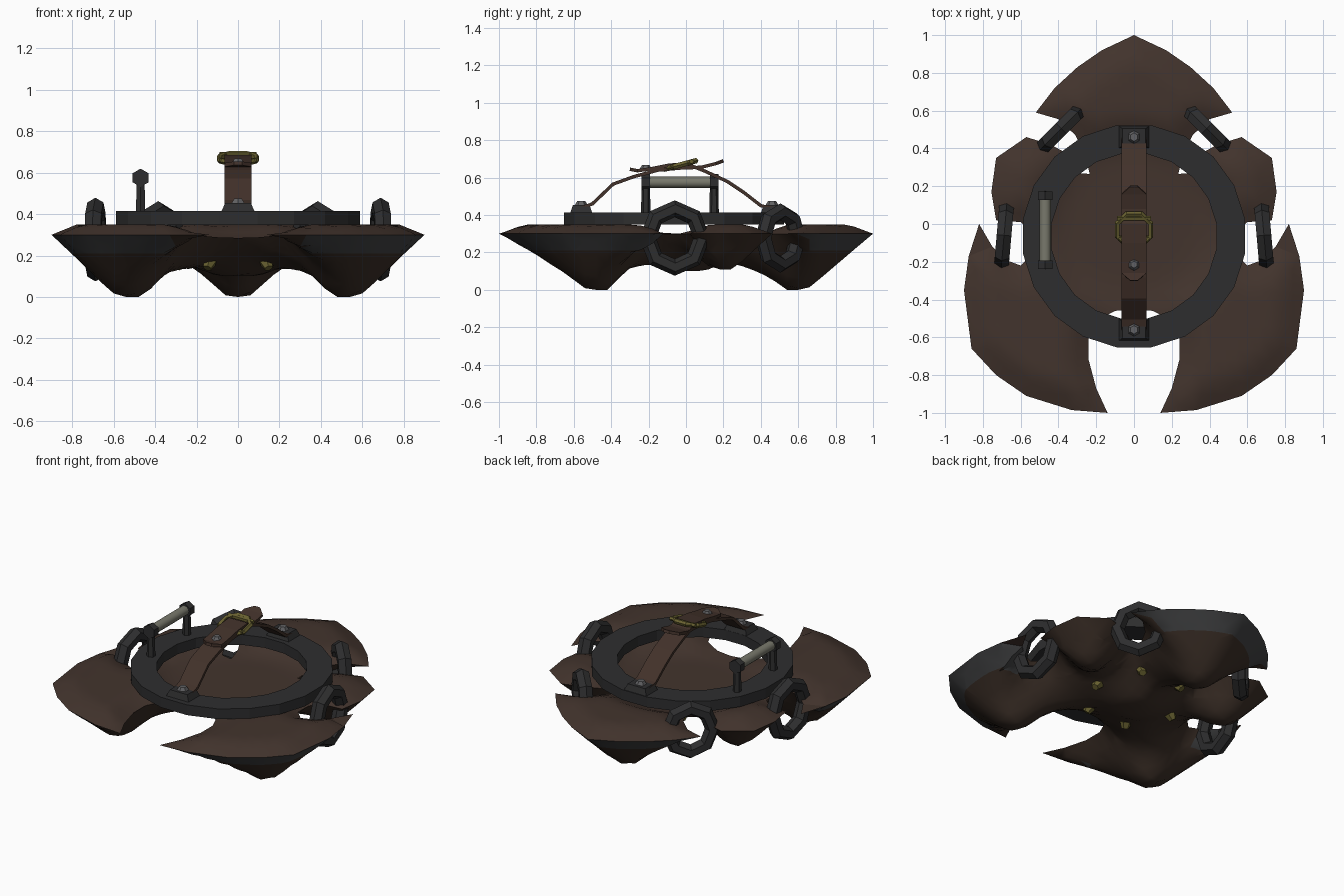
import bpy, bmesh, math
from mathutils import Vector, Matrix
from mathutils.geometry import delaunay_2d_cdt

if "Cube" in bpy.data.objects:
    bpy.data.objects.remove(bpy.data.objects["Cube"])

def mat(name, c):
    m = bpy.data.materials.new(name)
    m.diffuse_color = (*c, 1)
    m.use_nodes = True
    m.node_tree.nodes["Principled BSDF"].inputs["Base Color"].default_value = m.diffuse_color
    return m

BROWN = mat("brown_wood", (0.055, 0.034, 0.026))
UNDER = mat("dark_brown", (0.044, 0.028, 0.020))
EDGE = mat("edge_grey", (0.055, 0.056, 0.058))
IRON = mat("dark_iron", (0.027, 0.027, 0.028))
LEATHER = mat("leather", (0.054, 0.031, 0.023))
BONE = mat("grip_beige", (0.19, 0.19, 0.15))
BRASS = mat("brass", (0.14, 0.12, 0.03))
STEEL = mat("bolt_steel", (0.12, 0.12, 0.125))

def make(name, bm, *mats, smooth=None):
    bmesh.ops.recalc_face_normals(bm, faces=bm.faces)
    me = bpy.data.meshes.new(name)
    bm.to_mesh(me)
    bm.free()
    for m in mats:
        me.materials.append(m)
    ob = bpy.data.objects.new(name, me)
    bpy.context.collection.objects.link(ob)
    if smooth:
        bpy.ops.object.select_all(action='DESELECT')
        ob.select_set(True)
        bpy.context.view_layer.objects.active = ob
        bpy.ops.object.shade_smooth_by_angle(angle=math.radians(smooth))
    return ob

def cone(name, loc, r1, r2, h, n, m, direction=(0, 0, 1), scale=(1, 1), turn=0, smooth=None):
    bm = bmesh.new()
    rot = Vector((0, 0, 1)).rotation_difference(Vector(direction)).to_matrix().to_4x4()
    M = Matrix.Translation(loc) @ rot @ Matrix.Diagonal((scale[0], scale[1], 1, 1)) @ Matrix.Rotation(turn, 4, 'Z')
    bmesh.ops.create_cone(bm, cap_ends=True, segments=n, radius1=r1, radius2=r2, depth=h, matrix=M)
    return make(name, bm, m, smooth=smooth)

def loop_tube(name, M, ra, rb, n, prof, m, phase=0.5, smooth=None):
    # closed tube: oval path in local XZ, prof = list of (radial, sideways) offsets
    bm = bmesh.new()
    rows = []
    for i in range(n):
        a = 2 * math.pi * (i + phase) / n
        rows.append([bm.verts.new(M @ Vector(((ra + p) * math.cos(a), q, (rb + p) * math.sin(a)))) for p, q in prof])
    k = len(prof)
    for i in range(n):
        for j in range(k):
            bm.faces.new((rows[i][j], rows[(i + 1) % n][j], rows[(i + 1) % n][(j + 1) % k], rows[i][(j + 1) % k]))
    return make(name, bm, m, smooth=smooth)

def circ(r, n):
    return [(r * math.cos(2 * math.pi * i / n), r * math.sin(2 * math.pi * i / n)) for i in range(n)]

# ---- shell: five pointed lobes, right half of the outline then mirrored
half = [(0, 1), (.17, .92), (.3, .83), (.42, .72), (.52, .59), (.40, .555), (.31, .47), (.255, .36),
        (.235, .265), (.30, .27), (.35, .37), (.44, .42), (.57, .46), (.73, .35), (.755, .17), (.73, .02),
        (.60, .01), (.54, -.05), (.54, -.16), (.60, -.22), (.68, -.19), (.75, -.12), (.82, 0),
        (.875, -.17), (.9, -.35), (.86, -.66), (.73, -.8), (.57, -.91), (.33, -.985), (.14, -1),
        (.2, -.87), (.24, -.72), (.24, -.6), (.2, -.51), (.1, -.46), (0, -.45)]
outline = [Vector(p) for p in half] + [Vector((-x, y)) for x, y in half[-2:0:-1]]
N = len(outline)

def edge_dist(p):
    best = 9
    for i in range(N):
        a, b = outline[i], outline[(i + 1) % N]
        ab = b - a
        t = max(0, min(1, (p - a).dot(ab) / ab.length_squared))
        best = min(best, (p - a - ab * t).length)
    return best

def ramp(v, a, b):
    t = max(0, min(1, (v - a) / (b - a)))
    return t * t * (3 - 2 * t)

def rim_z(p):
    return 0.27 + 0.03 * ramp(p.length, 0.3, 0.6)

def top_z(p, d):
    return rim_z(p) + 0.05 * ramp(p.length, .38, .6) * min(1, d / 0.12)

# low points of the underside: x (mirrored), y, height, flat radius
PEAKS = [(0, .59, 0, .05), (.52, -.47, 0, .06), (.50, .2, .11, .06), (0, 0, .1, .1)]

def bottom_z(p, d):
    z = 1
    for x, y, lo, flat in PEAKS:
        r = max(0, (Vector((abs(p.x), p.y)) - Vector((x, y))).length - flat)
        g = (r / (r + d)) ** 1.1 if r + d > 0 else 0
        z = min(z, lo + (rim_z(p) - lo) * g)
    return z

S = 0.06
inner = [Vector((i * S, j * S)) for i in range(-15, 16) for j in range(-17, 18)]
inner = [p for p in inner if edge_dist(p) > 0.03]
cv, _, cf, *_ = delaunay_2d_cdt(outline + inner, [], [list(range(N))], 1, 1e-5)
bm = bmesh.new()
ds = [edge_dist(p) for p in cv]
tops = [bm.verts.new((p.x, p.y, top_z(p, d) if d > 1e-4 else rim_z(p))) for p, d in zip(cv, ds)]
bots = [bm.verts.new((p.x, p.y, bottom_z(p, d))) if d > 1e-4 else t for p, d, t in zip(cv, ds, tops)]
for f in cf:
    bm.faces.new([tops[i] for i in f])
    if any(bots[i] is not tops[i] for i in f):
        bm.faces.new([bots[i] for i in reversed(f)]).material_index = 1
# grey edging: cut the underside at one height, colour above it on the three large lobes
CUT = 0.21
bmesh.ops.bisect_plane(bm, geom=bm.verts[:] + bm.edges[:] + bm.faces[:], dist=1e-5, plane_co=(0, 0, CUT), plane_no=(0, 0, 1))
for f in bm.faces:
    c = f.calc_center_median()
    lobe = c.y > 0.65 or (c.y < -0.1 and c.xy.length > 0.72 and abs(c.x) > 0.33)
    if f.material_index == 1 and lobe and c.z > CUT:
        f.material_index = 2
make("shield_shell", bm, BROWN, UNDER, EDGE, smooth=40)

# ---- brass rivets on the underside
for i in range(6):
    a = math.pi / 3 * i
    p = Vector((.28 * math.cos(a), .28 * math.sin(a)))
    z = bottom_z(p, edge_dist(p))
    cone("underside_rivet", (p.x * 1.02, p.y * 1.02, z - 0.008), .036, .022, .04, 6, BRASS, (p.x, p.y, -0.4))

# ---- flat ring on the back
prof = [(-.077, -.033), (.077, -.033), (.077, .033), (-.077, .033)]
loop_tube("back_ring", Matrix.Translation((0, -.065, .381)) @ Matrix.Rotation(math.pi / 2, 4, 'X'),
          .518, .518, 20, prof, IRON)

# ---- iron links through the notches
for s in (-1, 1):
    for name, x, y, ang, r in (("side_link", .688, -.06, math.radians(95), .145),
                               ("rear_link", .385, .505, math.radians(-45), .13)):
        M = Matrix.Translation((s * x, y, .277)) @ Matrix.Rotation(s * ang, 4, 'Z')
        loop_tube(name, M, r, r * 1.08, 8, circ(.045, 6), IRON, phase=0, smooth=35)

# ---- side grip
cone("grip_bar", (-.47, -.035, .575), .03, .03, .34, 12, BONE, (0, 1, 0), smooth=40)
for y in (-.215, .15):
    cone("grip_cap", (-.47, y, .575), .044, .044, .045, 6, IRON, (0, 1, 0))
    cone("grip_post", (-.47, y, .48), .026, .022, .17, 6, IRON)

# ---- leather strap in two overlapping pieces, each a bent ribbon
def ribbon(name, pts, w, tip=False):
    bm = bmesh.new()
    rows = []
    for i, (y, z) in enumerate(pts):
        a, b = pts[max(i - 1, 0)], pts[min(i + 1, len(pts) - 1)]
        n = Vector((0, -(b[1] - a[1]), b[0] - a[0])).normalized() * .009
        if n.z < 0:
            n = -n
        ww = w * .3 if tip and i == len(pts) - 1 else w
        c = Vector((0, y, z))
        rows.append([bm.verts.new(c + Vector((sx * ww, 0, 0)) + sn * n) for sx, sn in ((-1, -1), (1, -1), (1, 1), (-1, 1))])
    for r, q in zip(rows, rows[1:]):
        for j in range(4):
            bm.faces.new((r[j], r[(j + 1) % 4], q[(j + 1) % 4], q[j]))
    bm.faces.new(rows[0])
    bm.faces.new(rows[-1])
    return make(name, bm, LEATHER)

ribbon("front_strap", [(-.58, .43), (-.5, .46), (-.39, .565), (-.28, .605), (-.15, .64), (-.02, .652),
                       (.08, .655), (.16, .675), (.2, .69)], .065, True)
ribbon("rear_strap", [(.49, .43), (.4, .45), (.31, .52), (.22, .58), (.1, .635), (0, .675), (-.1, .665),
                      (-.2, .645), (-.26, .637), (-.3, .645)], .066, True)
cone("strap_stud", (0, -.215, .656), .036, .018, .025, 6, STEEL)

# ---- brass buckle with its bars
B = Matrix.Translation((0, -.03, .668)) @ Matrix.Rotation(math.radians(15), 4, 'X') @ Matrix.Rotation(math.pi / 2, 4, 'X')
loop_tube("buckle", B, .095, .093, 8, circ(.015, 5), BRASS)
for y in (-.075, .03):
    cone("buckle_bar", (0, y, .67 + .27 * (y + .03)), .013, .013, .18, 5, BRASS, (1, 0, 0))

# ---- strap anchor plates and bolts
for y in (.46, -.56):
    cone("anchor_plate", (0, y, .433), .11, .085, .04, 4, IRON, scale=(1.03, .75), turn=math.pi / 4)
    cone("anchor_bolt", (0, y, .459), .04, .022, .03, 6, STEEL)
